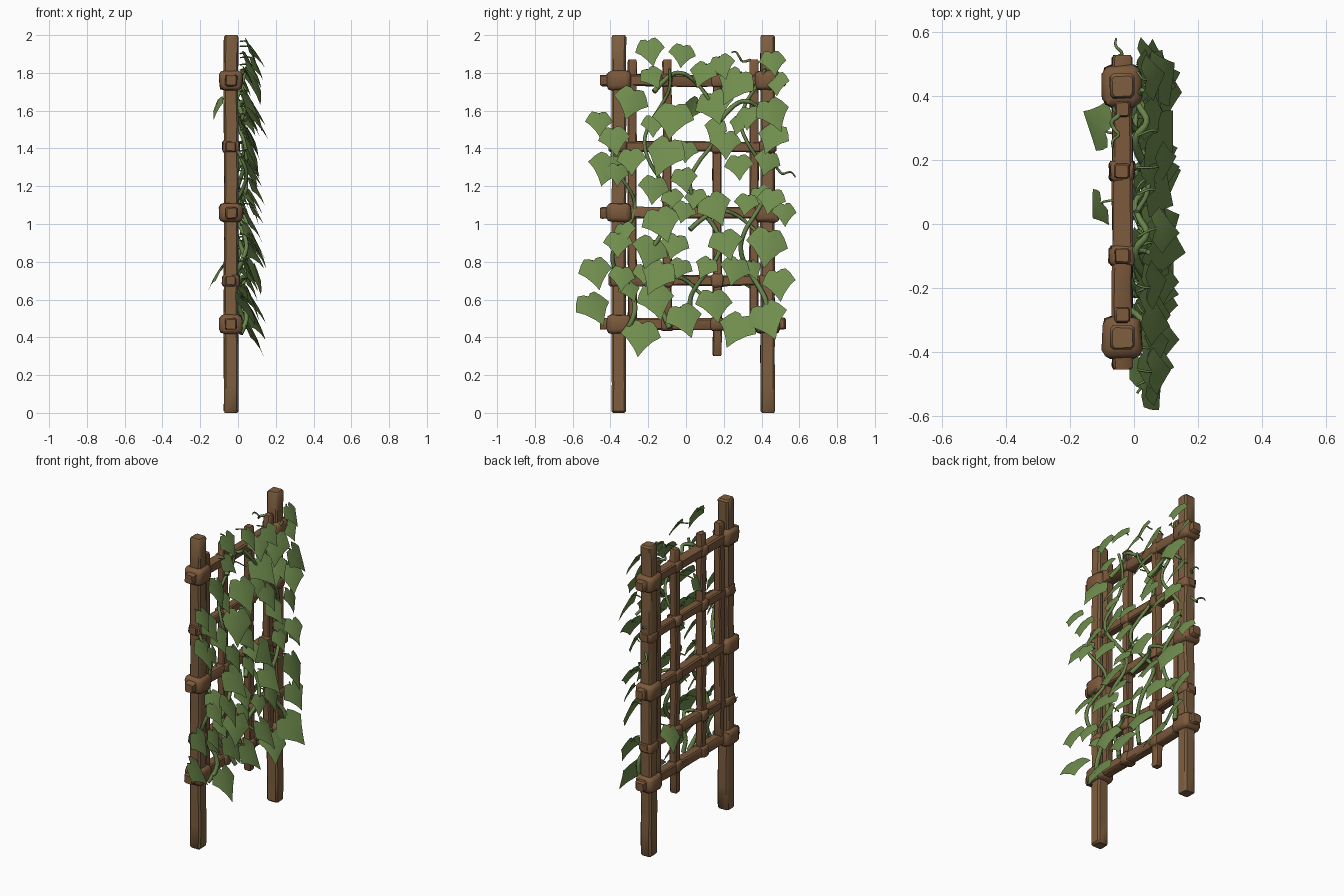
import bpy, bmesh, math, random
from mathutils import Vector, Matrix

random.seed(4)
if "Cube" in bpy.data.objects:
    bpy.data.objects.remove(bpy.data.objects["Cube"])


def material(name, rgb):
    m = bpy.data.materials.new(name)
    m.use_nodes = True
    m.diffuse_color = (*rgb, 1)
    m.node_tree.nodes["Principled BSDF"].inputs["Base Color"].default_value = (*rgb, 1)
    return m


POST = material("post wood", (0.205, 0.112, 0.05))
RAIL = material("rail wood", (0.2, 0.1, 0.045))
LEAF = material("leaf green", (0.16, 0.265, 0.075))
VINE = material("vine green", (0.14, 0.235, 0.068))


def finish(name, bm, mat, angle=40):
    bmesh.ops.recalc_face_normals(bm, faces=bm.faces)
    mesh = bpy.data.meshes.new(name)
    bm.to_mesh(mesh)
    bm.free()
    mesh.materials.append(mat)
    ob = bpy.data.objects.new(name, mesh)
    bpy.context.collection.objects.link(ob)
    bpy.ops.object.select_all(action='DESELECT')
    bpy.context.view_layer.objects.active = ob
    ob.select_set(True)
    bpy.ops.object.shade_smooth_by_angle(angle=math.radians(angle))


def jitter(s):
    return random.uniform(-s, s)


def timber(name, start, end, width, mat, rough=0.002):
    """Hand-hewn chamfered beam: octagonal rings swept along a line."""
    bm = bmesh.new()
    start, end = Vector(start), Vector(end)
    axis = (end - start).normalized()
    side = Vector((1, 0, 0))
    other = axis.cross(side)
    steps = max(4, round((end - start).length / 0.15))
    stops = [0, 0.01] + [(end - start).length * i / steps for i in range(1, steps)]
    stops += [(end - start).length - 0.01, (end - start).length]
    h, c = width / 2, width * 0.37
    section = [(h, -c), (h, c), (c, h), (-c, h), (-h, c), (-h, -c), (-c, -h), (c, -h)]
    rings = []
    for i, d in enumerate(stops):
        k = 0.82 if i in (0, len(stops) - 1) else 1
        off = side * jitter(rough) + other * jitter(rough)
        rings.append([bm.verts.new(start + axis * d + off
                                   + side * (a * k + jitter(rough / 2))
                                   + other * (b * k + jitter(rough / 2)))
                      for a, b in section])
    for r0, r1 in zip(rings, rings[1:]):
        for i in range(8):
            j = (i + 1) % 8
            bm.faces.new((r0[i], r0[j], r1[j], r1[i]))
    bm.faces.new(rings[0])
    bm.faces.new(rings[-1])
    finish(name, bm, mat)


def knot(name, y, z, size):
    """Lumpy lashing round a joint."""
    bm = bmesh.new()
    bmesh.ops.create_cube(bm, size=1)
    bmesh.ops.bevel(bm, geom=bm.edges[:], offset=0.22, segments=2, profile=0.5,
                    affect='EDGES')
    for v in bm.verts:
        v.co = Vector((v.co.x * size[0], v.co.y * size[1], v.co.z * size[2]))
        v.co += Vector((BACK + jitter(0.004), y + jitter(0.004), z + jitter(0.004)))
    finish(name, bm, RAIL, 60)


# Wooden frame
BACK = -0.037
POSTS = (-0.355, 0.432)
UPRIGHTS = {-0.285: 0.44, -0.1: 0.44, 0.165: 0.3, 0.36: 0.44}
MAIN_RAILS, THIN_RAILS = (0.47, 1.06, 1.76), (0.7, 1.41)
for side, y in zip(("front", "back"), POSTS):
    timber(side + "_post", (BACK, y, 0), (BACK, y, 2), 0.076, POST)
for y, low in UPRIGHTS.items():
    timber("upright", (BACK, y, low), (BACK, y, 1.87), 0.048, RAIL)
for z in MAIN_RAILS:
    timber("main_rail", (BACK, -0.455, z), (BACK, 0.53, z), 0.062, RAIL, 0.003)
    for y in POSTS:
        knot("post_lashing", y, z, (0.122, 0.13, 0.102))
for z in THIN_RAILS:
    timber("thin_rail", (BACK, -0.41, z), (BACK, 0.48, z), 0.055, RAIL, 0.003)
    for y in POSTS:
        knot("small_lashing", y, z, (0.092, 0.09, 0.066))
for z in MAIN_RAILS + THIN_RAILS:
    for y in (-0.1, 0.165):
        knot("crossing_lashing", y, z, (0.08, 0.066, 0.07))

# Ivy leaves: sideways place, height and width, in hundredths
LEAVES = [
    (-19, 192, 14), (-2, 190, 13), (9, 180, 14), (19, 184, 13), (26, 174, 19),
    (46, 186, 13), (48, 175, 12), (-29, 165, 17), (-7, 156, 20), (15, 163, 19),
    (46, 159, 17), (33, 157, 13), (-46, 154, 13), (-38, 145, 15), (-29, 134, 14),
    (-11, 137, 20), (0, 139, 12), (21, 143, 15), (46, 146, 16), (28, 131, 14),
    (-42, 130, 18), (43, 133, 13), (-17, 119, 15), (-1, 124, 13), (-13, 101, 19),
    (-1, 107, 12), (15, 109, 17), (32, 111, 12), (45, 113, 14), (52, 106, 12),
    (-36, 90, 14), (-19, 86, 18), (-6, 89, 14), (21, 90, 17), (43, 89, 20),
    (-48, 75, 16), (-34, 72, 13), (-15, 73, 18), (-3, 77, 12), (26, 76, 15),
    (49, 69, 16), (-49, 56, 18), (-16, 60, 18), (-1, 50, 18), (15, 58, 18),
    (43, 50, 20), (27, 45, 19), (-24, 41, 19), (-18, 178, 12)]
RIB = [(0, 0.33), (0, 0.08), (0, -0.22), (0, -0.66)]
LOBES = [(0.1, 0.43), (0.27, 0.46), (0.41, 0.28), (0.54, 0.03), (0.35, -0.14), (0.15, -0.4)]
stems = []


def add_leaf(bm, place, width, yaw):
    """Gently folded ivy leaf hanging with its pointed tip outwards."""
    turn = (Matrix.Rotation(yaw, 3, 'Z') @ Matrix.Rotation(-0.48 + jitter(0.12), 3, 'Y')
            @ Matrix.Rotation(jitter(0.45), 3, 'X'))

    def vert(a, b):
        bend = 0.05 - 0.22 * abs(a) ** 1.3 - 0.12 * b * b
        return bm.verts.new(place + turn @ (Vector((bend, a, b)) * width))

    rib = [vert(*p) for p in RIB]
    for s in (-1, 1):
        e = [vert(a * s, b) for a, b in LOBES]
        for f in ((rib[0], e[0], e[1], rib[1]), (rib[1], e[1], e[2]), (rib[1], e[2], e[3], e[4]),
                  (rib[1], e[4], rib[2]), (rib[2], e[4], e[5]), (rib[2], e[5], rib[3])):
            bm.faces.new(f if s > 0 else f[::-1])
    top = rib[0].co.copy()
    stems.append([top - turn @ Vector((0.004, 0, 0.02)), top + turn @ Vector((-0.01, 0, 0.005)),
                  Vector((0.01, top.y + jitter(0.03), top.z))])


def tubes(name, paths, radius, taper=0.4):
    """Rounded stems along smooth paths."""
    cu = bpy.data.curves.new(name, 'CURVE')
    cu.dimensions = '3D'
    cu.bevel_depth, cu.bevel_resolution, cu.resolution_u = radius, 1, 4
    cu.use_fill_caps = True
    for pts in paths:
        sp = cu.splines.new('BEZIER')
        sp.bezier_points.add(len(pts) - 1)
        for i, (bp, p) in enumerate(zip(sp.bezier_points, pts)):
            bp.co = p
            bp.handle_left_type = bp.handle_right_type = 'AUTO'
            bp.radius = 1 - (1 - taper) * i / (len(pts) - 1)
    ob = bpy.data.objects.new(name, cu)
    bpy.context.collection.objects.link(ob)
    cu.materials.append(VINE)


# Climbing vines weave through the lattice
vines = []
for y0, low, high, swing, phase in ((-0.33, 0.42, 1.5, 0.06, 0), (-0.15, 0.45, 1.82, 0.07, 2),
                                    (0.1, 0.5, 1.78, 0.08, 4), (0.36, 0.48, 1.82, 0.07, 1)):
    path = []
    for i in range(15):
        z = low + (high - low) * i / 14
        path.append(Vector((0.015 + 0.03 * math.sin(i * 1.3 + phase),
                            y0 + swing * math.sin(i * 0.9 + phase), z)))
    vines.append(path)

bm = bmesh.new()
for y, z, w in LEAVES:
    depth = (0.045 if abs(y) > 46 else 0.075) + jitter(0.02)
    add_leaf(bm, Vector((depth, y / 100, z / 100)), w * 0.0105, jitter(0.3))
# Smaller leaves sprout along the vines
for path in vines:
    for p in path[3:13:4]:
        add_leaf(bm, p + Vector((0.03, jitter(0.03), 0)), 0.12, jitter(0.4))
# A few leaves poke out on the bare side
for y, z, w in ((0.31, 0.73, 0.16), (0.05, 1.62, 0.12)):
    add_leaf(bm, Vector((-0.11, y, z)), w, math.pi + jitter(0.3))
finish("ivy_leaves", bm, LEAF, 60)

# Side runners arching between the uprights
for y, z, span in ((-0.17, 1.7, 0.28), (0.02, 0.97, 0.36), (0.18, 1.55, 0.28), (-0.2, 0.62, 0.3)):
    vines.append([Vector((0.02 + 0.02 * math.cos(i * 2), y + span * i / 6,
                          z + 0.1 * math.sin(i * 0.55))) for i in range(7)])
tubes("climbing_vines", vines, 0.014, 0.6)
tubes("leaf_stems", stems, 0.004, 1)

# Curling tendrils at the edge
curls = []
for x, y, z, dy, dz in ((-0.06, 0.36, 1.84, -0.12, 0.07), (-0.04, 0.42, 1.5, 0.11, -0.02),
                        (-0.05, 0.44, 1.31, 0.14, -0.06)):
    curls.append([Vector((x + 0.012 * math.sin(i * 2), y + dy * i / 6,
                          z + dz * i / 6 + 0.014 * math.sin(i * 1.6))) for i in range(7)])
tubes("tendrils", curls, 0.009)
